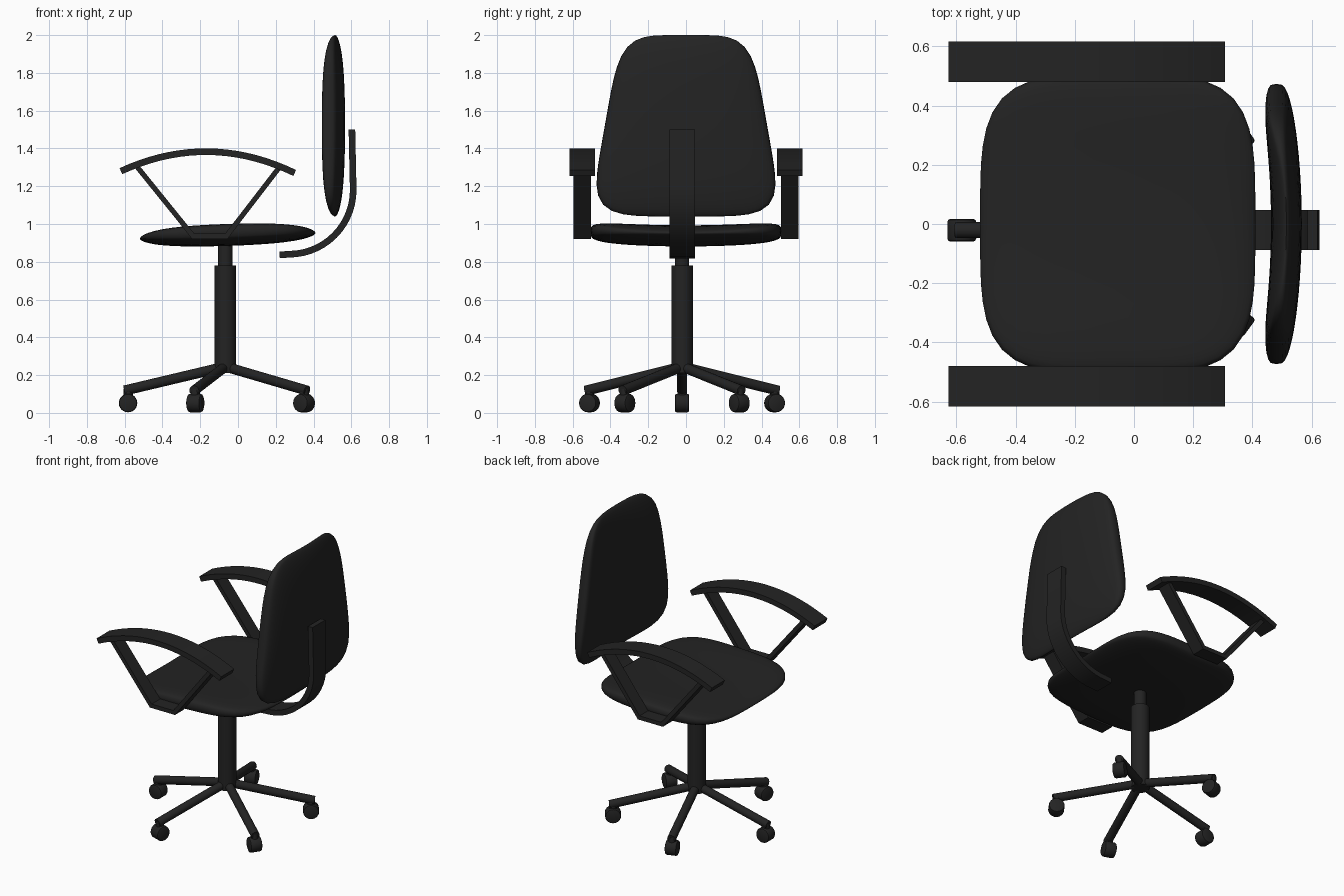
import bpy, bmesh, math
from mathutils import Vector, Matrix

cube = bpy.data.objects.get("Cube")
if cube:
    bpy.data.objects.remove(cube, do_unlink=True)

black = bpy.data.materials.new("matte black")
black.use_nodes = True
colour = (0.017, 0.017, 0.017, 1)
black.diffuse_color = colour
bsdf = black.node_tree.nodes["Principled BSDF"]
bsdf.inputs["Base Color"].default_value = colour
bsdf.inputs["Roughness"].default_value = 0.8


def finish(name, bm, angle=35):
    bmesh.ops.recalc_face_normals(bm, faces=bm.faces)
    mesh = bpy.data.meshes.new(name)
    bm.to_mesh(mesh)
    bm.free()
    mesh.materials.append(black)
    ob = bpy.data.objects.new(name, mesh)
    bpy.context.collection.objects.link(ob)
    bpy.ops.object.select_all(action='DESELECT')
    ob.select_set(True)
    bpy.context.view_layer.objects.active = ob
    bpy.ops.object.shade_smooth_by_angle(angle=math.radians(angle))
    return ob


def rod(name, a, b, radius, sides=24, bevel=0.0):
    """Cylinder between two points."""
    a, b = Vector(a), Vector(b)
    bm = bmesh.new()
    turn = (b - a).to_track_quat('Z', 'Y').to_matrix().to_4x4()
    bmesh.ops.create_cone(bm, cap_ends=True, segments=sides, radius1=radius, radius2=radius,
                          depth=(b - a).length, matrix=Matrix.Translation((a + b) / 2) @ turn)
    if bevel:
        rims = [e for e in bm.edges if any(len(f.verts) > 4 for f in e.link_faces)]
        bmesh.ops.bevel(bm, geom=rims, offset=bevel, segments=2, affect='EDGES', profile=0.5)
    return finish(name, bm)


def strip(name, path, y, width, thick):
    """Flat bar following an (x, z) path, with its width along y."""
    bm = bmesh.new()
    pts = [Vector(p) for p in path]
    rings = []
    for i, p in enumerate(pts):
        d0 = (p - pts[i - 1]).normalized() if i else (pts[1] - p).normalized()
        d1 = (pts[i + 1] - p).normalized() if i < len(pts) - 1 else d0
        t = (d0 + d1).normalized()
        n = Vector((-t.y, t.x)) * (thick / 2 / max(t.dot(d0), 0.3))
        rings.append([bm.verts.new((q.x, y + s * width / 2, q.y))
                      for q, s in ((p + n, -1), (p + n, 1), (p - n, 1), (p - n, -1))])
    for r, q in zip(rings, rings[1:]):
        for k in range(4):
            bm.faces.new((r[k], r[(k + 1) % 4], q[(k + 1) % 4], q[k]))
    bm.faces.new(rings[0])
    bm.faces.new(rings[-1])
    return finish(name, bm)


def cushion(name, power, place, segments=64, steps=14):
    """Lens-like pad: u is the tapering direction, v the blunt one, h the thickness."""
    bm = bmesh.new()

    def corner(angle):
        c, s = math.cos(angle), math.sin(angle)
        k = (abs(c) ** power + abs(s) ** power) ** (-1 / power)
        return c * k, s * k

    rings = []
    for i in range(1, 2 * steps):
        phi = math.pi * i / (2 * steps)
        t = math.sin(phi)
        side = 0 if i == steps else math.copysign(1, math.cos(phi))
        ring = []
        for j in range(segments):
            u, v = corner(2 * math.pi * j / segments)
            u, v = u * t, v * t
            h = side * max(1 - u * u, 0) ** 0.35 * max(1 - t ** 6, 0) ** 0.25
            ring.append(bm.verts.new(place(u, v, h)))
        rings.append(ring)
    for r, q in zip(rings, rings[1:]):
        for j in range(segments):
            k = (j + 1) % segments
            bm.faces.new((r[j], r[k], q[k], q[j]))
    for ring, h in ((rings[0], 1), (rings[-1], -1)):
        tip = bm.verts.new(place(0, 0, h))
        for j in range(segments):
            bm.faces.new((ring[j], ring[(j + 1) % segments], tip))
    return finish(name, bm, 60)


# Seat: raised along both sides, slightly tilted
cushion("seat", 4, lambda u, v, h: (-0.055 + 0.465 * u, 0.505 * v,
                                    0.937 + 0.015 * u + 0.022 * v * v + 0.053 * h))

# Backrest: narrower at the top, sides wrapping forward
cushion("backrest", 5, lambda u, v, h: (0.515 - 0.035 * v * v + 0.052 * h,
                                        (0.43 - 0.085 * u) * v, 1.52 + 0.48 * u))

# Curved bracket joining seat and backrest
bend = [(0.27 + 0.34 * math.sin(a), 1.18 - 0.34 * math.cos(a))
        for a in (math.pi / 2 * i / 14 for i in range(15))]
strip("back_bracket", [(0.22, 0.836)] + bend + [(0.603, 1.5)], -0.02, 0.135, 0.035)

# Armrests and their struts
for side, y in (("left", 0.549), ("right", -0.549)):
    xs = [-0.62 + 0.92 * i / 18 for i in range(19)]
    strip(side + "_armrest", [(x, 1.383 - 0.51 * (x + 0.17) ** 2) for x in xs], y, 0.137, 0.035)
    strip(side + "_arm_strut", [(-0.54, 1.31), (-0.237, 0.935), (-0.062, 0.935), (0.215, 1.295)],
          y, 0.092, 0.027)

# Gas column
hub = Vector((-0.067, -0.021, 0))
rod("column", hub + Vector((0, 0, 0.21)), hub + Vector((0, 0, 0.78)), 0.057, 32)
rod("piston", hub + Vector((0, 0, 0.77)), hub + Vector((0, 0, 0.91)), 0.038, 32)

# Five legs with casters
for i in range(5):
    a = math.pi + i * math.tau / 5
    out = Vector((math.cos(a), math.sin(a), 0))
    across = Vector((-math.sin(a), math.cos(a), 0))
    up = Vector((0, 0, 1))
    rod(f"leg_{i + 1}", hub + up * 0.245, hub + out * 0.535 + up * 0.118, 0.027, 16)
    wheel = hub + out * 0.515 + up * 0.052
    rod(f"caster_stem_{i + 1}", wheel, wheel + up * 0.075, 0.025, 16)
    rod(f"caster_{i + 1}", wheel - across * 0.038, wheel + across * 0.038, 0.049, 24, 0.01)
